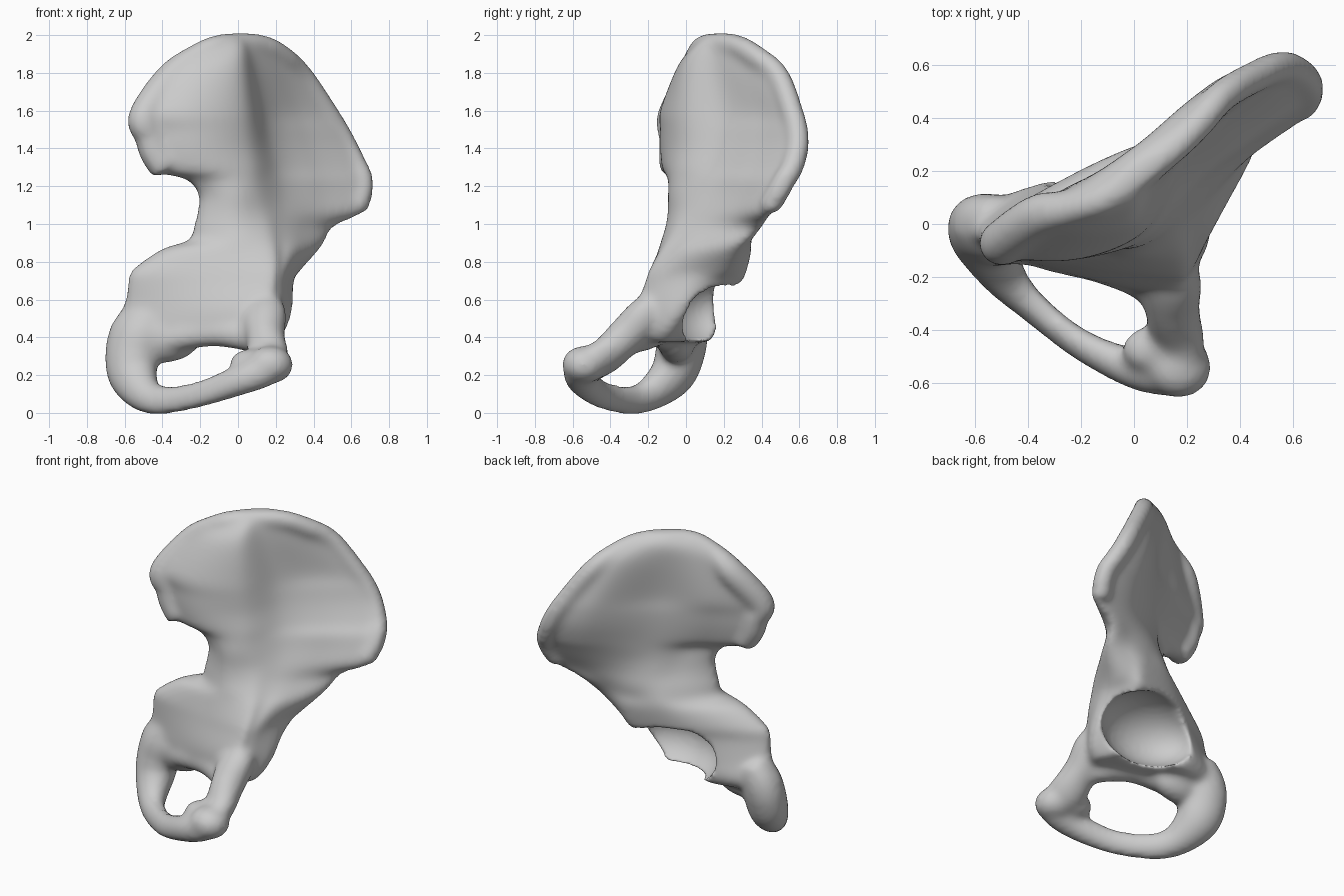
import bpy
import bmesh
from mathutils import Vector, Matrix
from math import sin, cos, tau

cube = bpy.data.objects.get("Cube")
if cube:
    bpy.data.objects.remove(cube, do_unlink=True)

# Level sections: z, left x, left y, ridge x, four front depths,
# right x, right y, three back depths (right to left)
WING = [
    (2.00, -.10, .11, .00, .11, .14, .17, .20, .12, .26, .26, .23, .18),
    (1.94, -.25, .06, .00, .05, .06, .15, .24, .25, .37, .36, .28, .18),
    (1.83, -.41, .03, .00, -.04, .00, .16, .29, .37, .49, .45, .28, .15),
    (1.60, -.57, -.07, .02, -.13, -.03, .21, .38, .53, .57, .53, .26, .12),
    (1.50, -.54, -.06, .03, -.13, -.03, .21, .38, .59, .59, .55, .27, .11),
    (1.40, -.52, -.06, .04, -.13, -.03, .20, .37, .64, .59, .55, .27, .10),
    (1.29, -.46, -.06, .06, -.12, -.04, .18, .34, .69, .56, .53, .27, .09),
    (1.24, -.28, -.03, .07, -.09, -.04, .16, .31, .71, .53, .51, .27, .11),
    (1.16, -.21, .00, .09, -.09, -.04, .14, .29, .71, .49, .47, .28, .15),
    (1.07, -.21, .00, .11, -.09, -.04, .10, .25, .68, .44, .42, .30, .18),
]
BODY = [
    (.99, -.23, .00, .13, -.10, -.06, .03, .16, .51, .39, .37, .32, .22),
    (.91, -.26, .00, .15, -.12, -.10, -.03, .07, .46, .30, .34, .32, .25),
    (.86, -.41, -.03, .16, -.13, -.13, -.07, .00, .42, .25, .33, .33, .23),
    (.75, -.565, -.05, .17, -.15, -.19, -.15, -.10, .32, .18, .29, .31, .20),
    (.69, -.58, -.05, .16, -.16, -.21, -.18, -.14, .29, .06, .24, .28, .18),
    (.55, -.61, -.03, .14, -.18, -.26, -.23, -.18, .285, -.03, .06, .12, .17),
    (.44, -.68, -.02, .12, -.17, -.26, -.24, -.20, .25, -.10, -.02, .06, .16),
    (.38, -.62, -.02, .10, -.15, -.22, -.21, -.19, .20, -.13, -.05, .02, .12),
]


def spline(points, closed=False, steps=6):
    """Catmull-Rom curve through points of any dimension."""
    n = len(points)
    pick = (lambda i: points[i % n]) if closed else (lambda i: points[max(0, min(n - 1, i))])
    out = []
    for i in range(n if closed else n - 1):
        quad = [pick(i + k) for k in (-1, 0, 1, 2)]
        for s in range(steps):
            t = s / steps
            out.append([b + t * (c - a + t * (2 * a - 5 * b + 4 * c - d + t * (3 * (b - c) + d - a))) / 2
                        for a, b, c, d in zip(*quad)])
    if not closed:
        out.append(list(points[-1]))
    return out


def skin(bm, rings):
    """Bridge rings of points into a closed solid."""
    loops = [[bm.verts.new(p) for p in ring] for ring in rings]
    n = len(loops[0])
    for a, b in zip(loops, loops[1:]):
        for i in range(n):
            j = (i + 1) % n
            bm.faces.new((a[i], a[j], b[j], b[i]))
    bm.faces.new(loops[0])
    bm.faces.new(list(reversed(loops[-1])))


def section(row):
    """Closed level curve from one row of sizes."""
    z, xl, yl, ridge, f1, f2, f3, f4, xr, yr, b3, b2, b1 = row
    near = (xl + ridge) / 2
    hollow = ridge + (xr - ridge) * .25
    far = ridge + (xr - ridge) * .55
    loop = [(xl, yl), (near, f1), (ridge, f2), (hollow, f3), (far, f4),
            (xr, yr), (far, b3), (ridge, b2), (near, b1)]
    return [(x, y, z) for x, y in spline(loop, closed=True, steps=8)]


def tube(bm, points, normal):
    """Oval tube; each point is x, y, z, radius across and along the normal."""
    path = spline(points)
    rings = []
    for i, (x, y, z, across, along) in enumerate(path):
        before, after = path[max(i - 1, 0)], path[min(i + 1, len(path) - 1)]
        way = (Vector(after[:3]) - Vector(before[:3])).normalized()
        h = way.cross(normal).normalized()
        v = h.cross(way)
        rings.append([Vector((x, y, z)) + h * across * cos(tau * k / 20) + v * along * sin(tau * k / 20)
                      for k in range(20)])
    skin(bm, rings)


def ellipsoid(bm, centre, radii):
    place = Matrix.Translation(centre) @ Matrix.Diagonal((*radii, 1))
    bmesh.ops.create_uvsphere(bm, u_segments=32, v_segments=20, radius=1, matrix=place)


def make_object(name, bm):
    bmesh.ops.recalc_face_normals(bm, faces=bm.faces)
    mesh = bpy.data.meshes.new(name)
    bm.to_mesh(mesh)
    bm.free()
    obj = bpy.data.objects.new(name, mesh)
    bpy.context.collection.objects.link(obj)
    return obj


bm = bmesh.new()

# Wing and central body
skin(bm, [section(row) for row in spline(WING + BODY)])

# Thick rounded crest along the wing's edge, heavier at the left end
edge = [(r[1], r[2], r[0], .08) for r in reversed(WING[2:7])]
edge += [(r[1], r[2], r[0], .06) for r in reversed(WING[:2])]
edge += [(r[8], r[9], r[0], .055) for r in WING]
crest = []
for x, y, z, radius in edge:
    inward = Vector((.05 - x, 0, 1.3 - z)).normalized() * radius
    crest.append((x + inward.x, y, z + inward.z, radius, radius))
tube(bm, crest, Vector((0, 1, 0)))

# Seat bone sweeping into the lower branch, around the tilted opening
tilt = Vector((-.47, -.78, .40))
tube(bm, [(-.47, -.01, .52, .13, .10), (-.53, -.02, .42, .15, .12),
          (-.56, -.03, .32, .145, .12), (-.555, -.075, .20, .13, .11),
          (-.49, -.20, .095, .09, .075), (-.38, -.315, .068, .075, .05),
          (-.20, -.455, .10, .07, .05), (0, -.545, .17, .078, .07),
          (.12, -.56, .22, .09, .08), (.19, -.555, .25, .08, .075)], tilt)

# Front knob, with webs rounding the corners of the opening
ellipsoid(bm, (.17, -.54, .255), (.118, .112, .095))
ellipsoid(bm, (.07, -.475, .26), (.11, .085, .075))
ellipsoid(bm, (-.40, -.05, .40), (.20, .10, .13))

# Upper branch from the knob back to the body
tube(bm, [(.18, -.55, .25, .09, .07), (.16, -.43, .30, .11, .08),
          (.145, -.32, .405, .10, .095), (.13, -.21, .50, .13, .10),
          (.10, -.12, .55, .12, .08)], tilt)

# Rounded upper rim of the opening
tube(bm, [(-.48, -.04, .37, .09, .07), (-.32, -.10, .41, .08, .07),
          (-.12, -.15, .43, .075, .07), (.05, -.22, .41, .08, .07),
          (.13, -.31, .38, .07, .07)], tilt)
bone = make_object("hip_bone", bm)

# Cutters for the joint socket and its squarer upper corner
hollows = [((0, .15, .54), (.32, .25, .21)), ((-.12, .20, .61), (.15, .15, .12))]
cutters = []
for centre, radii in hollows:
    bm = bmesh.new()
    ellipsoid(bm, centre, radii)
    cutter = make_object("socket_cutter", bm)
    cutter.hide_render = True
    cutters.append(cutter)

# Fuse the parts, hollow the socket, soften the surface
fuse = bone.modifiers.new("fuse", 'REMESH')
fuse.mode = 'VOXEL'
fuse.voxel_size = .016
blend = bone.modifiers.new("blend", 'SMOOTH')
blend.factor = .5
blend.iterations = 10
plump = bone.modifiers.new("plump", 'DISPLACE')
plump.mid_level = 0
plump.strength = .006
for cutter in cutters:
    hollow = bone.modifiers.new("hollow", 'BOOLEAN')
    hollow.operation = 'DIFFERENCE'
    hollow.object = cutter
even = bone.modifiers.new("even", 'REMESH')
even.mode = 'VOXEL'
even.voxel_size = .016
soften = bone.modifiers.new("soften", 'SMOOTH')
soften.factor = .5
soften.iterations = 7

bpy.context.view_layer.update()
shape = bpy.data.meshes.new_from_object(bone.evaluated_get(bpy.context.evaluated_depsgraph_get()))
bone.modifiers.clear()
bone.data = shape
for cutter in cutters:
    bpy.data.objects.remove(cutter, do_unlink=True)

# Plain grey surface, shaded smooth
grey = bpy.data.materials.new("bone_grey")
grey.use_nodes = True
grey.diffuse_color = (.6, .6, .6, 1)
grey.node_tree.nodes["Principled BSDF"].inputs["Base Color"].default_value = (.6, .6, .6, 1)
shape.materials.clear()
shape.materials.append(grey)
for face in shape.polygons:
    face.material_index = 0
    face.use_smooth = True
